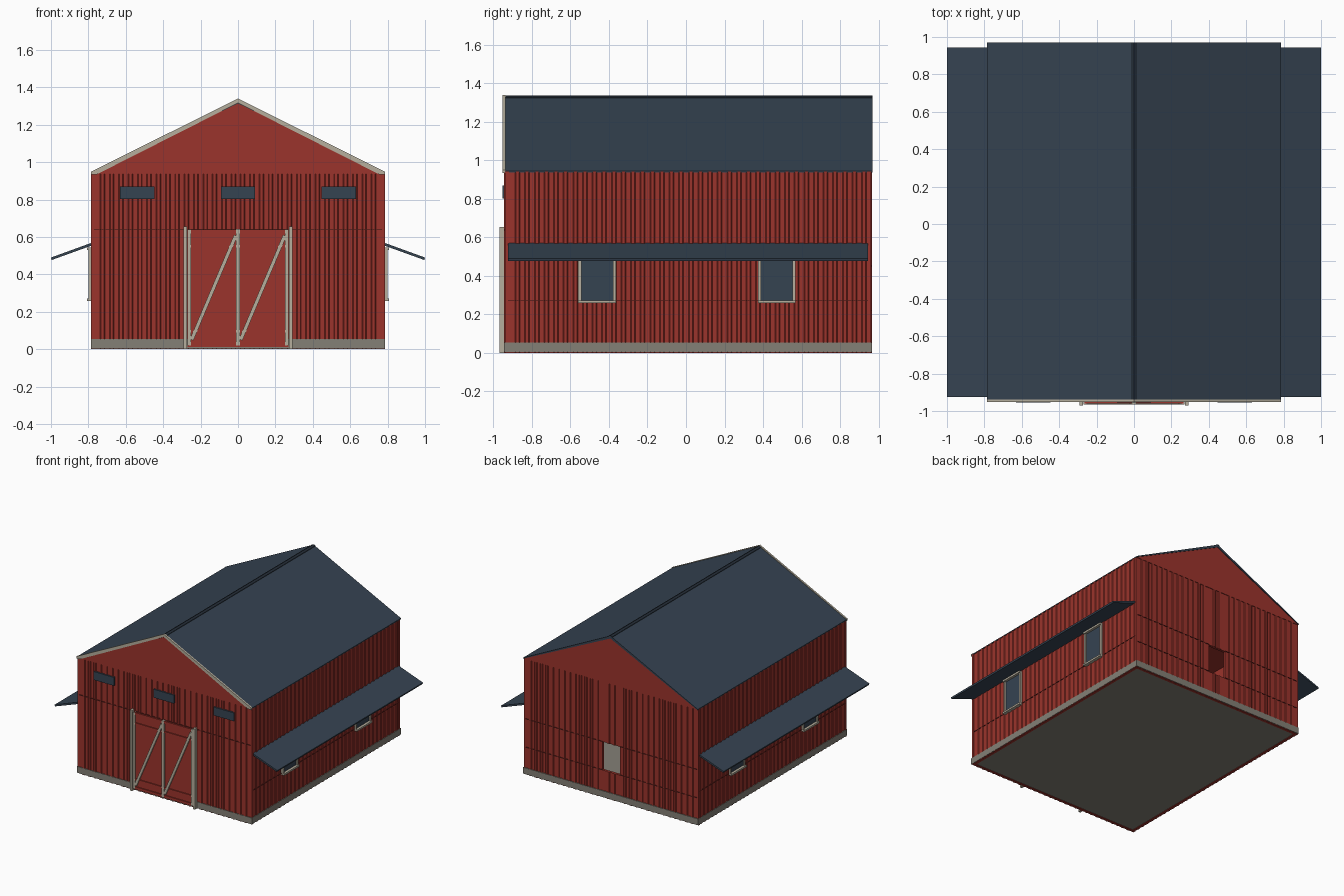
import bpy
import bmesh
import math
from mathutils import Vector

cube = bpy.data.objects.get("Cube")
if cube:
    bpy.data.objects.remove(cube)


def material(name, rgb):
    m = bpy.data.materials.new(name)
    m.use_nodes = True
    m.diffuse_color = (*rgb, 1)
    m.node_tree.nodes["Principled BSDF"].inputs["Base Color"].default_value = (*rgb, 1)
    return m


RED = material("barn_red", (0.33, 0.034, 0.025))
SEAM = material("seam_dark_red", (0.12, 0.015, 0.012))
BLUE = material("slate_blue", (0.036, 0.056, 0.083))
RIDGE = material("ridge_dark_blue", (0.018, 0.027, 0.04))
CREAM = material("trim_cream", (0.47, 0.43, 0.34))
GREY = material("concrete_grey", (0.23, 0.215, 0.18))


def prism(name, points, offset, mat):
    """Closed solid made by sweeping a flat outline along an offset."""
    bm = bmesh.new()
    face = bm.faces.new([bm.verts.new(p) for p in points])
    swept = bmesh.ops.extrude_face_region(bm, geom=[face])["geom"]
    verts = [g for g in swept if isinstance(g, bmesh.types.BMVert)]
    bmesh.ops.translate(bm, verts=verts, vec=offset)
    bmesh.ops.recalc_face_normals(bm, faces=bm.faces)
    mesh = bpy.data.meshes.new(name)
    bm.to_mesh(mesh)
    bm.free()
    mesh.materials.append(mat)
    obj = bpy.data.objects.new(name, mesh)
    bpy.context.collection.objects.link(obj)
    return obj


def box(name, x, y, z, mat):
    outline = [(x[0], y[0], z[0]), (x[1], y[0], z[0]), (x[1], y[1], z[0]), (x[0], y[1], z[0])]
    return prism(name, outline, (0, 0, z[1] - z[0]), mat)


def gable_solid(name, outline, y0, y1, mat):
    return prism(name, [(x, y0, z) for x, z in outline], (0, y1 - y0, 0), mat)


HALF, FRONT, BACK = 0.785, -0.945, 0.965
EAVE, RIB, THICK, PITCH = 0.943, 0.005, 0.025, 0.05


def siding(name, start, end, z0, z1, place):
    """Ribbed metal wall; place maps (along, inward depth) to plan x, y."""
    line = [(start, RIB)]
    for k in range(math.ceil(start / PITCH), math.ceil(end / PITCH)):
        a = k * PITCH
        ribs = [(a + 0.012, RIB), (a + 0.017, 0), (a + 0.033, 0), (a + 0.038, RIB)]
        line += [p for p in ribs if start < a + 0.012 and a + 0.038 < end]
    line += [(end, RIB), (end, THICK), (start, THICK)]
    prism(name, [(*place(a, d), z0) for a, d in line], (0, 0, z1 - z0), RED)


# Ribbed walls, with a hatch opening left in the back
def front_place(a, d):
    return a, FRONT + d


def back_place(a, d):
    return a, BACK - d


HATCH, LOW, HIGH = 0.08, 0.22, 0.45
siding("front_wall", -HALF, HALF, 0, EAVE, front_place)
siding("back_wall_right", -HALF, -HATCH, 0, EAVE, back_place)
siding("back_wall_left", HATCH, HALF, 0, EAVE, back_place)
siding("back_wall_below_hatch", -HATCH, HATCH, 0, LOW, back_place)
siding("back_wall_above_hatch", -HATCH, HATCH, HIGH, EAVE, back_place)
for side, label in ((1, "left"), (-1, "right")):
    siding(label + "_wall", FRONT + RIB, BACK - RIB, 0, EAVE,
           lambda a, d, s=side: (s * (HALF - d), a))

# Concrete foundation slab
box("foundation", (-HALF - 0.001, HALF + 0.001), (FRONT - 0.001, BACK + 0.002), (0.004, 0.055), GREY)

# Horizontal sheet seams
box("front_seam", (-0.77, 0.77), (FRONT - 0.001, FRONT + 0.01), (0.637, 0.642), SEAM)
for z in (LOW, HIGH):
    for s in (-1, 1):
        box("back_seam", sorted((s * HATCH, s * 0.77)), (BACK - 0.01, BACK + 0.001), (z, z + 0.004), SEAM)

# Gable, roof and ridge cap
gable_solid("gable", [(-HALF, EAVE - 0.005), (HALF, EAVE - 0.005), (0, 1.314)], FRONT, BACK, RED)
gable_solid("roof", [(-HALF, 0.946), (0, 1.333), (HALF, 0.946), (HALF, 0.938), (0, 1.312), (-HALF, 0.938)],
            -0.94, 0.97, BLUE)
gable_solid("ridge_cap", [(-0.016, 1.322), (-0.016, 1.329), (0, 1.337), (0.016, 1.329), (0.016, 1.322)],
            -0.94, 0.97, RIDGE)

# Trim along the front rakes
gable_solid("front_rake_trim", [(-HALF, 0.95), (0, 1.34), (HALF, 0.95), (HALF, 0.935), (0.755, 0.935),
                                (0, 1.317), (-0.755, 0.935), (-HALF, 0.935)], -0.952, -0.938, CREAM)

# Front vents
for i in (-1, 0, 1):
    box("front_vent", (i * 0.538 - 0.092, i * 0.538 + 0.092), (-0.954, -0.94), (0.802, 0.87), BLUE)

# Side awnings, windows and seams
for s, label in ((1, "left"), (-1, "right")):
    def outward(near, far):
        return sorted((s * near, s * far))

    gable_solid(label + "_awning", [(s * 0.78, 0.57), (s * 1.0, 0.49), (s * 0.996, 0.477), (s * 0.78, 0.555)],
                -0.925, 0.945, BLUE)
    box(label + "_seam", outward(0.775, HALF + 0.001), (-0.925, 0.945), (0.27, 0.274), SEAM)
    for y in (-0.462, 0.472):
        box(label + "_window_pane", outward(0.775, 0.788), (y - 0.09, y + 0.09), (0.265, 0.535), BLUE)
        for e in (-1, 1):
            edge = y + e * 0.09
            box(label + "_window_jamb", outward(0.775, 0.798), (edge - 0.008, edge + 0.008), (0.26, 0.545), CREAM)
        for z in (0.258, 0.53):
            box(label + "_window_rail", outward(0.775, 0.808), (y - 0.098, y + 0.098), (z, z + 0.014), CREAM)

# Double barn door
box("door_panel", (-0.27, 0.27), (-0.953, -0.94), (0.012, 0.635), RED)
for z, h in ((0.018, 0.02), (0.09, 0.012), (0.545, 0.012), (0.62, 0.02)):
    box("door_rail", (-0.265, 0.265), (-0.961, -0.95), (z, z + h), RED)
for s in (-1, 1):
    box("door_post", sorted((s * 0.273, s * 0.292)), (-0.97, -0.94), (0, 0.655), CREAM)
    box("door_stile", sorted((s * 0.252, s * 0.27)), (-0.964, -0.94), (0.02, 0.64), CREAM)
box("door_center_stile", (-0.01, 0.01), (-0.966, -0.94), (0.02, 0.642), CREAM)
for x in (-0.248, 0.014):
    a, b = Vector((x, 0, 0.05)), Vector((x + 0.236, 0, 0.608))
    side = Vector((b.z - a.z, 0, a.x - b.x)).normalized() * 0.01
    corners = [p + Vector((0, -0.964, 0)) for p in (a - side, a + side, b + side, b - side)]
    prism("door_brace", corners, (0, 0.014, 0), CREAM)
